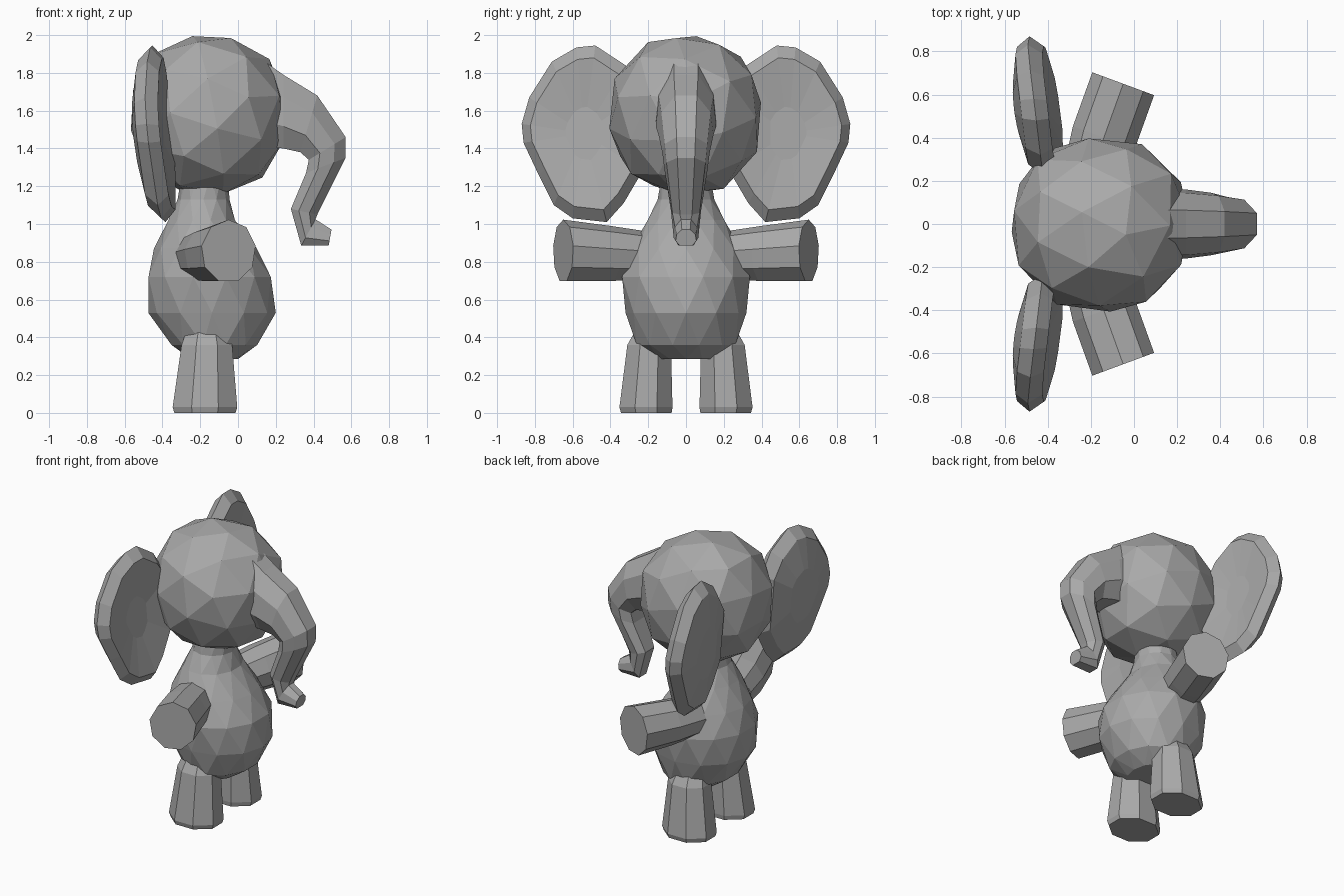
import bpy, bmesh, math, random
from mathutils import Vector, Matrix

random.seed(4)
cube = bpy.data.objects.get("Cube")
if cube:
    bpy.data.objects.remove(cube)

grey = bpy.data.materials.new("elephant grey")
grey.use_nodes = True
colour = (0.4, 0.4, 0.4, 1)
grey.diffuse_color = colour
grey.node_tree.nodes["Principled BSDF"].inputs["Base Color"].default_value = colour


def finish(name, bm):
    bmesh.ops.recalc_face_normals(bm, faces=bm.faces)
    mesh = bpy.data.meshes.new(name)
    bm.to_mesh(mesh)
    bm.free()
    mesh.materials.append(grey)
    obj = bpy.data.objects.new(name, mesh)
    bpy.context.collection.objects.link(obj)
    return obj


def loft(name, rings, stagger=False):
    """Skin a list of equal rings of points and cap both ends."""
    bm = bmesh.new()
    loops = [[bm.verts.new(p) for p in ring] for ring in rings]
    n = len(loops[0])
    for k, (a, b) in enumerate(zip(loops, loops[1:])):
        for i in range(n):
            j = (i + 1) % n
            if not stagger:
                bm.faces.new((a[i], a[j], b[j], b[i]))
            elif k % 2 == 0:
                bm.faces.new((a[i], a[j], b[i]))
                bm.faces.new((a[j], b[j], b[i]))
            else:
                bm.faces.new((a[i], b[j], b[i]))
                bm.faces.new((a[i], a[j], b[j]))
    bm.faces.new(loops[0])
    bm.faces.new(loops[-1])
    return finish(name, bm)


def oval(centre, u, v, n, turn=0.0):
    return [Vector(centre) + Vector(u) * math.cos(t) + Vector(v) * math.sin(t)
            for t in (math.tau * (i + turn) / n for i in range(n))]


# Head: faceted egg, slightly squared off
bm = bmesh.new()
bmesh.ops.create_icosphere(bm, subdivisions=2, radius=1)
bm.transform(Matrix.Rotation(0.35, 4, (1, 2, 1)))
for v in bm.verts:
    v.co *= random.uniform(1.0, 1.03) / sum(abs(c) ** 2.25 for c in v.co) ** (1 / 2.25)
    v.co = Vector((-0.16 + 0.41 * v.co.x, 0.4 * v.co.y, 1.575 + 0.42 * v.co.z))
finish("head", bm)

# Body: height, back x, front x, half width
body = [(0.285, -0.25, 0.0, 0.17), (0.36, -0.36, 0.11, 0.27), (0.53, -0.475, 0.2, 0.32),
        (0.72, -0.485, 0.185, 0.35), (0.87, -0.445, 0.1, 0.29),
        (1.02, -0.375, -0.01, 0.21), (1.13, -0.32, -0.045, 0.15), (1.27, -0.3, -0.05, 0.13)]
loft("body", [oval(((b + f) / 2, 0, z), ((f - b) / 2, 0, 0), (0, w, 0), 12, 0.5 * (k % 2))
              for k, (z, b, f, w) in enumerate(body)], stagger=True)

# Trunk: upper x, z, lower x, z, half width
trunk = [(-0.02, 1.95, 0.05, 1.42, 0.12), (0.12, 1.875, 0.14, 1.41, 0.16),
         (0.24, 1.79, 0.24, 1.4, 0.16),
         (0.42, 1.68, 0.33, 1.38, 0.145), (0.57, 1.46, 0.375, 1.34, 0.125),
         (0.57, 1.35, 0.36, 1.27, 0.115), (0.42, 1.05, 0.28, 1.08, 0.08),
         (0.41, 1.025, 0.335, 0.885, 0.065), (0.495, 0.97, 0.48, 0.885, 0.055)]
rings = []
for ux, uz, lx, lz, w in trunk:
    top, low = Vector((ux, 0, uz)), Vector((lx, 0, lz))
    rings.append([top.lerp(low, t) + Vector((0, s * w, 0)) for t, s in
                  ((0, 0.4), (0.3, 0.9), (0.7, 1), (1, 0.6),
                   (1, -0.6), (0.7, -1), (0.3, -0.9), (0, -0.4))])
loft("trunk", rings)

# Ear outline as (y, z); it leans forward towards the bottom and the head
outline = [(0.23, 1.7), (0.32, 1.84), (0.48, 1.945), (0.58, 1.935), (0.71, 1.86), (0.83, 1.67),
           (0.87, 1.53), (0.86, 1.43), (0.78, 1.26), (0.7, 1.1), (0.6, 1.03), (0.42, 1.01),
           (0.33, 1.11), (0.23, 1.28)]


def ear_ring(side, size, shift):
    pts = []
    for y, z in outline:
        y, z = 0.54 + (y - 0.54) * size, 1.48 + (z - 1.48) * size
        lean = -0.46 + 0.09 * max(0, 1.7 - z) - 0.12 * (y - 0.54)
        pts.append((lean + shift, side * y, z))
    return pts


for side, label in ((1, "left"), (-1, "right")):
    loft(label + "_ear", [ear_ring(side, s, d) for s, d in
                          ((0.3, 0.035), (0.86, 0.06), (1, 0.0), (0.85, -0.065), (0.4, -0.1))])

    # Arm: stubby tube reaching out and slightly forward
    along = Vector((0.1, side * 0.27, 0)).normalized()
    across = Vector((along.y, -along.x, 0))
    loft(label + "_arm", [oval(c, across * r, (0, 0, h), 9, 0.25) for c, r, h in
                          (((-0.2, side * 0.2, 0.83), 0.14, 0.13),
                           ((-0.14, side * 0.4, 0.84), 0.155, 0.15),
                           ((-0.05, side * 0.65, 0.855), 0.155, 0.168))])

    # Leg: tapered stump with a bevelled foot
    loft(label + "_leg", [oval((x, side * y, z), (rx, 0, 0), (0, ry, 0), 8, 0.5) for x, y, z, rx, ry in
                          ((-0.175, 0.21, 0, 0.175, 0.145), (-0.175, 0.212, 0.03, 0.185, 0.152),
                           (-0.165, 0.195, 0.36, 0.145, 0.125), (-0.165, 0.16, 0.48, 0.1, 0.09))])
